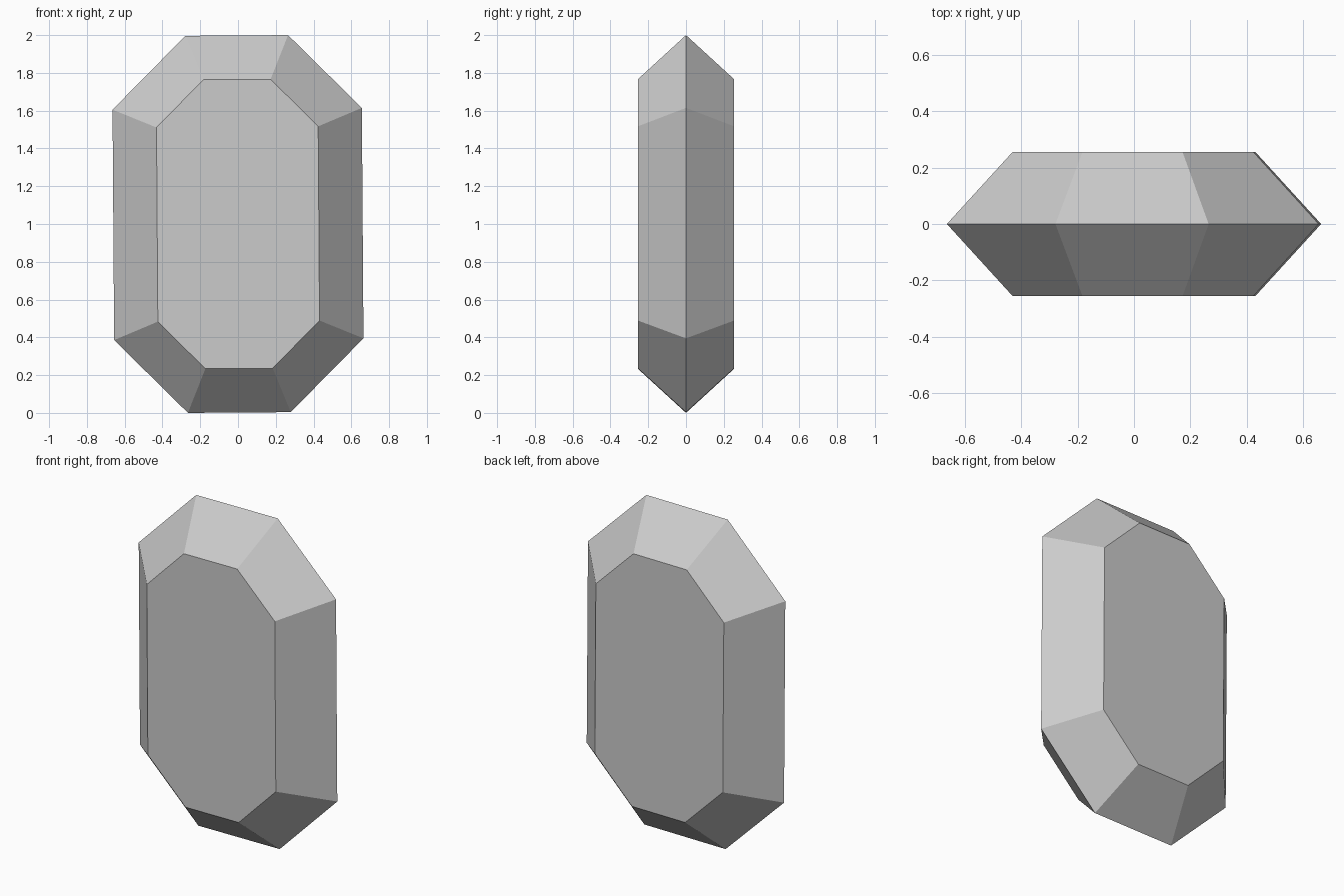
import bpy
import bmesh
from math import radians
from mathutils import Matrix

cube = bpy.data.objects.get("Cube")
if cube:
    bpy.data.objects.remove(cube, do_unlink=True)

HALF_DEPTH = 0.255


def octagon(bm, wide, tall, narrow, short, y):
    """Ring of eight corners of a chamfered rectangle in the xz plane."""
    quarter = [(wide, short), (narrow, tall)]
    half = quarter + [(-x, z) for x, z in reversed(quarter)]
    ring = half + [(-x, -z) for x, z in half]
    return [bm.verts.new((x, y, z)) for x, z in ring]


# Stone colour
grey = bpy.data.materials.new("stone grey")
grey.use_nodes = True
colour = (0.6, 0.6, 0.6, 1)
grey.diffuse_color = colour
grey.node_tree.nodes["Principled BSDF"].inputs["Base Color"].default_value = colour

# Cut gem: wide girdle with a smaller flat table on the front and back
bm = bmesh.new()
girdle = octagon(bm, 0.66, 0.998, 0.272, 0.61, 0)
for y in (-HALF_DEPTH, HALF_DEPTH):
    table = octagon(bm, 0.428, 0.765, 0.178, 0.514, y)
    bm.faces.new(table)
    for i in range(8):
        j = (i + 1) % 8
        bm.faces.new((girdle[i], girdle[j], table[j], table[i]))
bmesh.ops.recalc_face_normals(bm, faces=bm.faces)

# Slight lean, then stand on the ground
bm.transform(Matrix.Translation((0, 0, 1)) @ Matrix.Rotation(radians(-0.4), 4, "Y"))
mesh = bpy.data.meshes.new("gem")
bm.to_mesh(mesh)
bm.free()
mesh.materials.append(grey)
gem = bpy.data.objects.new("gem", mesh)
bpy.context.collection.objects.link(gem)
